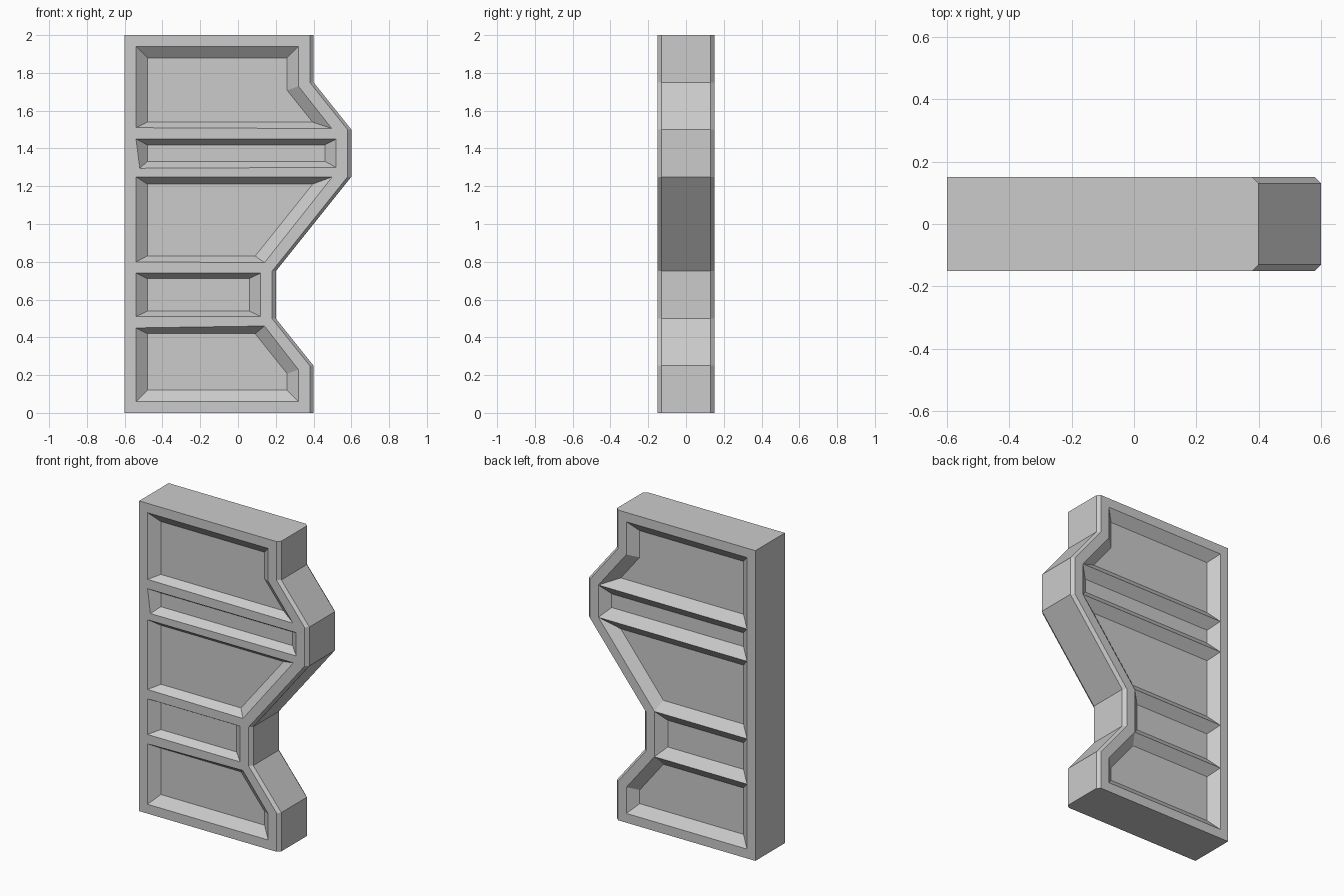
import bpy, bmesh
from mathutils import Vector

if "Cube" in bpy.data.objects:
    bpy.data.objects.remove(bpy.data.objects["Cube"])

HALF, CHAMFER, DEPTH, RIM = 0.15, 0.02, 0.05, 0.06

# Outer silhouette (x, z), counter-clockwise seen from the front
outline = [(-0.6, 0), (0.4, 0), (0.4, 0.25), (0.2, 0.5), (0.2, 0.75),
           (0.6, 1.25), (0.6, 1.5), (0.4, 1.75), (0.4, 2), (-0.6, 2)]
# Flat face, drawn in along the stepped edge by the chamfer
face = [(x - CHAMFER if x > 0 else x, z) for x, z in outline]


def inset(poly, d):
    """Parallel inset of a counter-clockwise polygon."""
    pts = [Vector(p) for p in poly]
    result = []
    for i, p in enumerate(pts):
        a = (p - pts[i - 1]).normalized()
        b = (pts[(i + 1) % len(pts)] - p).normalized()
        na, nb = Vector((-a.y, a.x)), Vector((-b.y, b.x))
        q = p + (na + nb) * d / (1 + na.dot(nb))
        result.append((q.x, q.y))
    return result


# Left rim is narrower only on paper: the same rim runs all round
r = inset(face, RIM)
left = [(r[0][0], r[i][1]) for i in (3, 4, 5, 6)]

# Back panels meet at sharp ribs
back = [
    [r[0], r[1], r[2], r[3], left[0]],
    [left[0], r[3], r[4], left[1]],
    [left[1], r[4], r[5], left[2]],
    [left[2], r[5], r[6], left[3]],
    [left[3], r[6], r[7], r[8], r[9]],
]
# Front panels leave flat-topped ribs between them
front = [
    [r[0], r[1], r[2], (0.14, 0.46), (-0.54, 0.45)],
    [(-0.54, 0.51), (0.12, 0.51), (0.12, 0.74), (-0.54, 0.74)],
    [(-0.54, 0.80), (0.14, 0.795), (0.50, 1.25), (-0.54, 1.25)],
    [(-0.52, 1.295), (0.52, 1.30), (0.52, 1.45), (-0.54, 1.45)],
    [(-0.54, 1.51), (0.497, 1.505), r[7], r[8], r[9]],
]
floors = [inset(p, RIM) for p in back]

bm = bmesh.new()
cache = {}


def vert(p, y):
    key = (round(p[0], 4), round(y, 4), round(p[1], 4))
    if key not in cache:
        cache[key] = bm.verts.new(key)
    return cache[key]


def band(a, ya, b, yb):
    """Ring of quads between two matching outlines."""
    for i in range(len(a)):
        j = (i + 1) % len(a)
        bm.faces.new((vert(a[i], ya), vert(a[j], ya), vert(b[j], yb), vert(b[i], yb)))


# Outer wall and chamfers
band(outline, -HALF + CHAMFER, outline, HALF - CHAMFER)
for side, panels in ((-1, front), (1, back)):
    y = side * HALF
    band(outline, side * (HALF - CHAMFER), face, y)
    # Sloped recesses with flat floors
    for outer, floor in zip(panels, floors):
        band(outer, y, floor, y - side * DEPTH)
        bm.faces.new([vert(p, y - side * DEPTH) for p in floor])
    # Flat frame around the recesses
    rim = [e for e in bm.edges if e.is_boundary
           and all(abs(v.co.y - y) < 1e-4 for v in e.verts)]
    bmesh.ops.triangle_fill(bm, edges=rim, use_beauty=True, normal=(0, side, 0))

bmesh.ops.recalc_face_normals(bm, faces=bm.faces)
mesh = bpy.data.meshes.new("panelled_block")
bm.to_mesh(mesh)
bm.free()
block = bpy.data.objects.new("panelled_block", mesh)
bpy.context.collection.objects.link(block)
